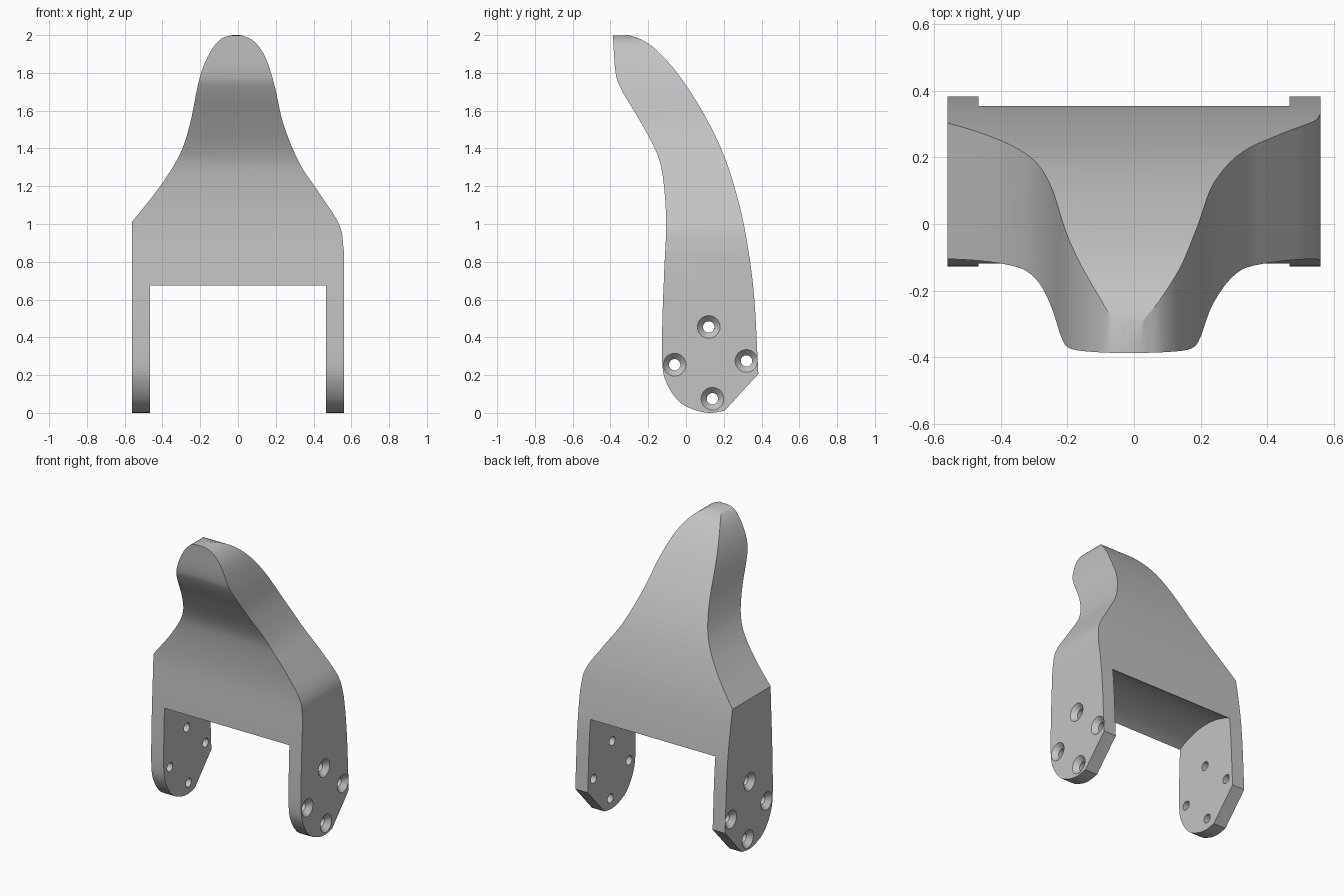
import bpy, bmesh, math
from mathutils import Vector, Matrix

if "Cube" in bpy.data.objects:
    bpy.data.objects.remove(bpy.data.objects["Cube"])


def spline(pts, n=5):
    """Smooth open curve through the given 2D points."""
    p = [Vector(q) for q in pts]
    p = [2 * p[0] - p[1]] + p + [2 * p[-1] - p[-2]]
    out = []
    for a, b, c, d in zip(p, p[1:], p[2:], p[3:]):
        for i in range(n):
            t = i / n
            out.append(0.5 * (2 * b + (c - a) * t + (2 * a - 5 * b + 4 * c - d) * t * t
                              + (3 * b - a - 3 * c + d) * t ** 3))
    return out + [p[-2]]


def finish(name, bm):
    bmesh.ops.recalc_face_normals(bm, faces=bm.faces[:])
    me = bpy.data.meshes.new(name)
    bm.to_mesh(me)
    bm.free()
    ob = bpy.data.objects.new(name, me)
    bpy.context.collection.objects.link(ob)
    return ob


def prism(name, outline, place, lo, hi):
    """Extrude a 2D outline from lo to hi; place maps (u, v, depth) to 3D."""
    bm = bmesh.new()
    a = [bm.verts.new(place(u, v, lo)) for u, v in outline]
    b = [bm.verts.new(place(u, v, hi)) for u, v in outline]
    bm.faces.new(a)
    bm.faces.new(b[::-1])
    for i in range(len(a)):
        j = (i + 1) % len(a)
        bm.faces.new((a[i], a[j], b[j], b[i]))
    return finish(name, bm)


def boolean(target, tool, operation):
    mod = target.modifiers.new(operation.title(), 'BOOLEAN')
    mod.operation, mod.object, mod.solver = operation, tool, 'EXACT'
    bpy.context.view_layer.objects.active = target
    bpy.ops.object.modifier_apply(modifier=mod.name)
    bpy.data.objects.remove(tool, do_unlink=True)


# Side profile (y, z): back curve, curved front, rounded foot with a chamfer
back = spline([(.383, .206), (.362, .6), (.33, .862), (.283, 1.1), (.204, 1.355),
               (.098, 1.577), (-.034, 1.783), (-.14, 1.905), (-.22, 1.968), (-.3, 2.0)])
front = spline([(-.387, 1.997), (-.373, 1.804), (-.341, 1.71), (-.246, 1.55), (-.161, 1.39),
                (-.124, 1.26), (-.105, 1.02), (-.115, .757), (-.125, .49), (-.125, .254),
                (-.098, .148), (-.034, .058), (.045, .016), (.124, 0), (.204, .011)])
bracket = prism("bracket", back + front, lambda u, v, d: (d, u, v), -.56, .56)

# Front outline (x, z): wide base tapering to a rounded tip
right = spline([(.56, .86), (.537, .995), (.43, 1.164), (.325, 1.323), (.24, 1.53),
                (.193, 1.735), (.145, 1.883), (.087, 1.965), (.024, 1.998)])
left = spline([(-.03, 1.9995), (-.09, 1.98), (-.15, 1.905), (-.204, 1.77), (-.254, 1.53),
               (-.31, 1.365), (-.415, 1.196), (-.562, 1.01)])
outline = ([(.7, -.1), (.7, .8), (.562, .8)] + right + [(0, 2.001)] + left
           + [(-.7, 1.0), (-.7, -.1)])
boolean(bracket, prism("outline_tool", outline, lambda u, v, d: (u, d, v), -.6, .6), 'INTERSECT')

# Gap between the legs with an arched roof
cy, cz, r = .13, .265, .48
arch = [(cy + r * math.cos(a), cz + r * math.sin(a))
        for a in (math.radians(180 * i / 48) for i in range(49))]
arch += [(cy - r, -.1), (cy + r, -.1)]
boolean(bracket, prism("gap_tool", arch, lambda u, v, d: (d, u, v), -.467, .467), 'DIFFERENCE')

# Countersunk screw holes through both legs
bm = bmesh.new()
steps = [(.44, .03), (.528, .03), (.56, .06), (.58, .06)]
for side in (-1, 1):
    for y, z in [(.12, .455), (-.06, .255), (.32, .275), (.14, .075)]:
        rings = [[bm.verts.new((side * x, y + rad * math.cos(k * math.tau / 32),
                                z + rad * math.sin(k * math.tau / 32))) for k in range(32)]
                 for x, rad in steps]
        bm.faces.new(rings[0])
        bm.faces.new(rings[-1][::-1])
        for a, b in zip(rings, rings[1:]):
            for k in range(32):
                m = (k + 1) % 32
                bm.faces.new((a[k], a[m], b[m], b[k]))
boolean(bracket, finish("hole_tool", bm), 'DIFFERENCE')

# Single grey finish
grey = bpy.data.materials.new("grey")
grey.diffuse_color = (.55, .55, .55, 1)
grey.use_nodes = True
grey.node_tree.nodes["Principled BSDF"].inputs["Base Color"].default_value = grey.diffuse_color
bracket.data.materials.clear()
bracket.data.materials.append(grey)
for p in bracket.data.polygons:
    p.material_index = 0
bpy.ops.object.select_all(action='DESELECT')
bracket.select_set(True)
bpy.context.view_layer.objects.active = bracket
bpy.ops.object.shade_smooth_by_angle(angle=math.radians(25))
